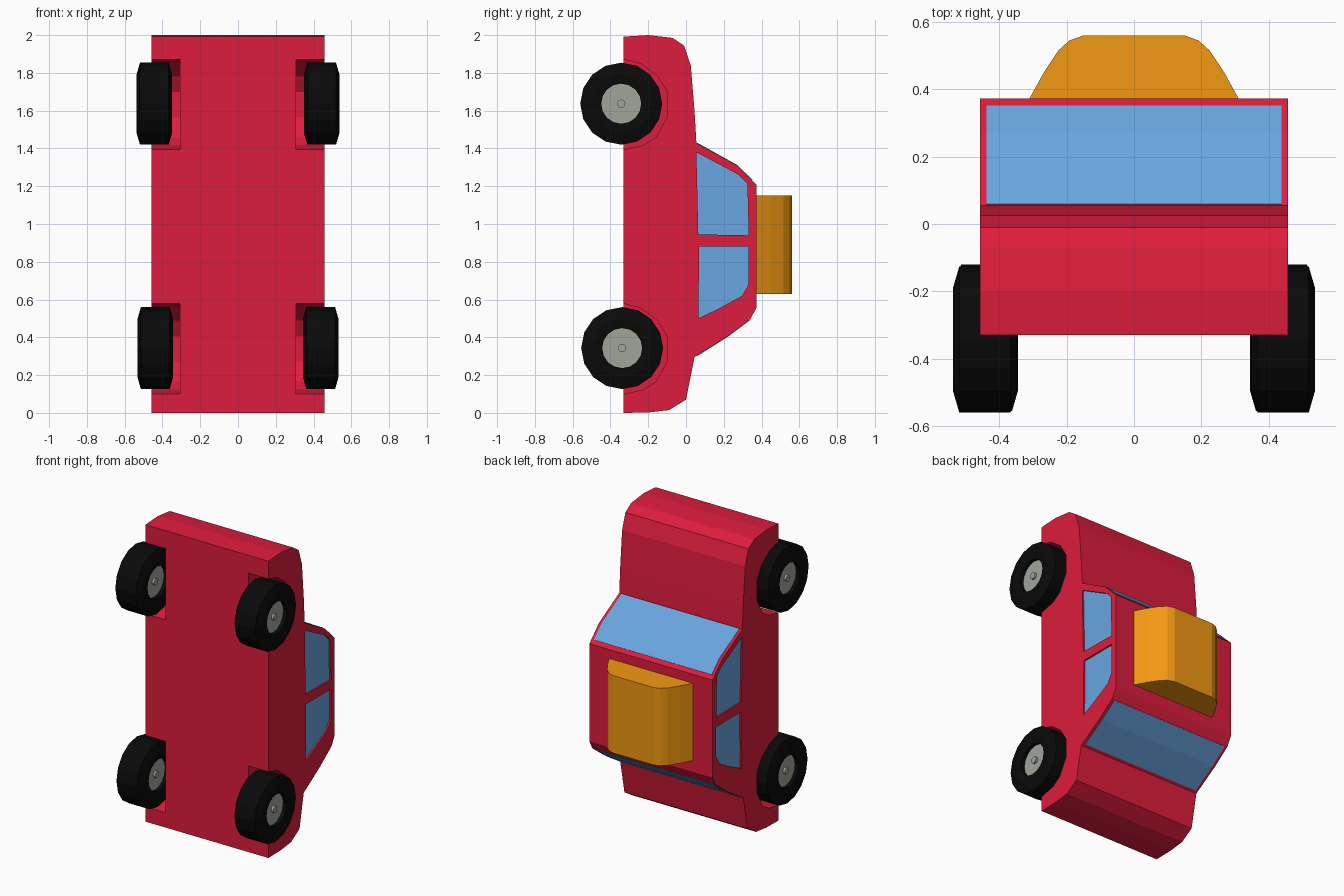
import bpy, bmesh
from math import cos, sin, tau

if "Cube" in bpy.data.objects:
    bpy.data.objects.remove(bpy.data.objects["Cube"])


def material(name, rgb):
    m = bpy.data.materials.new(name)
    m.diffuse_color = (*rgb, 1)
    m.use_nodes = True
    m.node_tree.nodes["Principled BSDF"].inputs["Base Color"].default_value = m.diffuse_color
    return m


RED = material("red_paint", (0.73, 0.012, 0.045))
BLUE = material("blue_glass", (0.14, 0.38, 0.75))
ORANGE = material("orange", (0.9, 0.32, 0.006))
BLACK = material("black_rubber", (0.003, 0.003, 0.003))
METAL = material("hub_metal", (0.35, 0.38, 0.33))


def finish(bm, name, mat):
    bmesh.ops.recalc_face_normals(bm, faces=bm.faces)
    me = bpy.data.meshes.new(name)
    bm.to_mesh(me)
    bm.free()
    ob = bpy.data.objects.new(name, me)
    bpy.context.collection.objects.link(ob)
    if mat:
        me.materials.append(mat)
    return ob


def prism(name, pts, a, b, mat=None, axis="x"):
    """Extrude a (y, z) outline along x, or an (x, y) outline along z."""
    place = (lambda p, t: (t, *p)) if axis == "x" else (lambda p, t: (*p, t))
    bm = bmesh.new()
    lo = [bm.verts.new(place(p, a)) for p in pts]
    hi = [bm.verts.new(place(p, b)) for p in pts]
    bm.faces.new(lo)
    bm.faces.new(hi[::-1])
    n = len(pts)
    for i in range(n):
        j = (i + 1) % n
        bm.faces.new((lo[i], lo[j], hi[j], hi[i]))
    return finish(bm, name, mat)


def cut(target, cutter):
    mod = target.modifiers.new("cut", "BOOLEAN")
    mod.operation = "DIFFERENCE"
    mod.solver = "EXACT"
    mod.object = cutter
    bpy.context.view_layer.objects.active = target
    bpy.ops.object.modifier_apply(modifier=mod.name)
    bpy.data.objects.remove(cutter)


def lathe(name, profile, centre, sides, mat, closed):
    """Spin (x, radius) pairs around an x-parallel axis."""
    bm = bmesh.new()
    cx, cy, cz = centre
    rings = [[bm.verts.new((cx + x, cy + r * cos(tau * k / sides), cz + r * sin(tau * k / sides)))
              for k in range(sides)] for x, r in profile]
    pairs = list(zip(rings, rings[1:]))
    if closed:
        pairs.append((rings[-1], rings[0]))
    else:
        bm.faces.new(rings[0])
        bm.faces.new(rings[-1])
    for p, q in pairs:
        for k in range(sides):
            m = (k + 1) % sides
            bm.faces.new((p[k], p[m], q[m], q[k]))
    return finish(bm, name, mat)


# Body, standing on its tail
body = prism("body", [
    (-0.33, 0), (-0.2, 0.002), (-0.09, 0.015), (0.0, 0.07), (0.045, 0.295),
    (0.22, 0.405), (0.34, 0.495), (0.372, 0.555), (0.372, 1.21), (0.27, 1.31),
    (0.055, 1.43), (0.045, 1.6), (0.025, 1.84), (-0.01, 1.945), (-0.07, 1.985),
    (-0.2, 2.0), (-0.33, 1.992)], -0.457, 0.457, RED)

# Outlines for arches and side windows
ARCH = [(-0.5, 0.235), (-0.33, 0.235), (-0.24, 0.212), (-0.15, 0.145), (-0.1, 0.062),
        (-0.1, -0.07), (-0.16, -0.178), (-0.225, -0.22), (-0.33, -0.243), (-0.5, -0.243)]
WINDOWS = {
    "front_window": [(0.055, 1.38), (0.28, 1.26), (0.325, 1.215), (0.332, 0.94), (0.065, 0.945)],
    "rear_window": [(0.07, 0.88), (0.332, 0.88), (0.332, 0.68), (0.297, 0.62), (0.17, 0.55), (0.065, 0.50)],
}
WHEELS = {"front": (0.443, -0.343, 1.637), "rear": (0.438, -0.338, 0.343)}

# Tyre cross-section with chamfered shoulders and a recessed hub on both faces
TYRE = [(-0.094, 0.155), (-0.076, 0.217), (0.076, 0.217), (0.094, 0.155),
        (0.085, 0.106), (-0.085, 0.106)]

for side, s in (("right", 1), ("left", -1)):
    for end, (wx, wy, wz) in WHEELS.items():
        cut(body, prism("arch_cutter", [(y, wz + z) for y, z in ARCH], s * 0.308, s * 0.6))
        c = (s * wx, wy, wz)
        lathe(f"{end}_{side}_tyre", TYRE, c, 16, BLACK, True)
        lathe(f"{end}_{side}_hub", [(-0.06, 0.107), (0.06, 0.107)], c, 16, METAL, False)
        lathe(f"{end}_{side}_axle_cap", [(-0.075, 0.022), (0.075, 0.022)], c, 12, METAL, False)
    for name, pts in WINDOWS.items():
        cut(body, prism("window_cutter", pts, s * 0.445, s * 0.6))
        prism(f"{side}_{name}", pts, s * 0.435, s * 0.4465, BLUE)


# Windscreen and rear screen follow the body slope
def screen(name, pts, dz):
    outer = [(y + 0.002, z + dz) for y, z in pts]
    inner = [(y - 0.01, z - 5 * dz) for y, z in reversed(pts)]
    prism(name, outer + inner, -0.438, 0.438, BLUE)


screen("windscreen", [(0.058, 1.428), (0.27, 1.31), (0.35, 1.232)], 0.002)
screen("rear_screen", [(0.06, 0.304), (0.22, 0.405), (0.335, 0.491)], -0.002)

# Roof load
half = [(0.15, 0.56), (0.192, 0.545), (0.225, 0.515), (0.268, 0.45), (0.312, 0.37)]
prism("roof_load", half + [(-x, y) for x, y in reversed(half)], 0.63, 1.15, ORANGE, "z")
